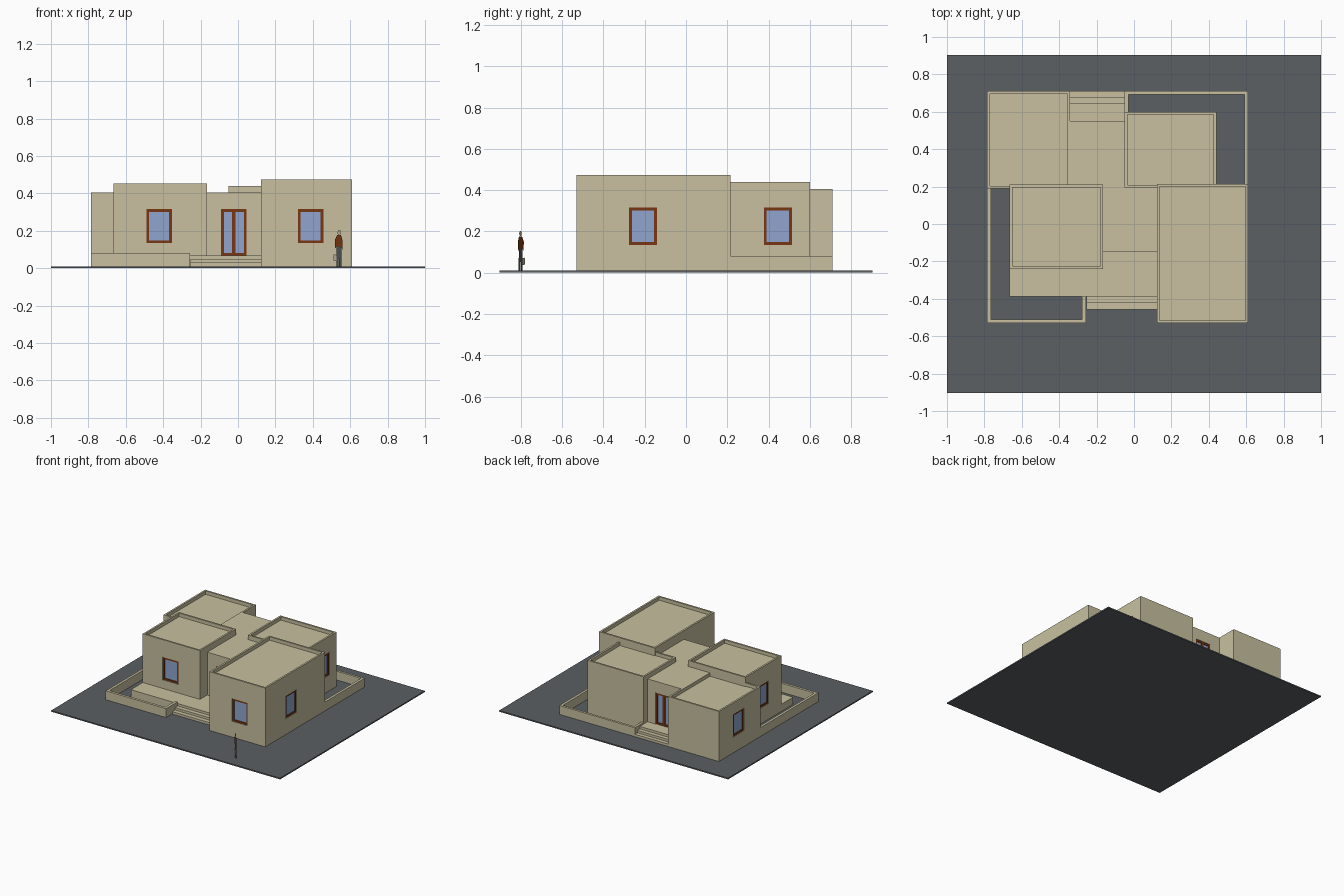
import bpy, bmesh, math
from mathutils import Matrix, Vector

if "Cube" in bpy.data.objects:
    bpy.data.objects.remove(bpy.data.objects["Cube"])


def material(name, rgb):
    m = bpy.data.materials.new(name)
    m.diffuse_color = (*rgb, 1)
    m.use_nodes = True
    m.node_tree.nodes["Principled BSDF"].inputs["Base Color"].default_value = m.diffuse_color
    return m


SAND = material("sand_plaster", (0.578, 0.527, 0.352))
PAVING = material("grey_paving", (0.105, 0.115, 0.122))
WOOD = material("brown_wood", (0.19, 0.038, 0.006))
GLASS = material("blue_glass", (0.283, 0.376, 0.62))
TROUSERS = material("slate_cloth", (0.07, 0.085, 0.095))
PALE = material("pale_beige", (0.50, 0.43, 0.32))

G = 0.01        # top of the ground slab
FLOOR = 0.067   # top of the terraces
RECESS = 0.016  # window depth in the wall


def add_object(name, bm, mat):
    bmesh.ops.recalc_face_normals(bm, faces=bm.faces)
    me = bpy.data.meshes.new(name)
    bm.to_mesh(me)
    bm.free()
    me.materials.append(mat)
    ob = bpy.data.objects.new(name, me)
    bpy.context.collection.objects.link(ob)
    return ob


def add_box(bm, x0, x1, y0, y1, z0, z1, mat=Matrix()):
    size = Matrix.Diagonal((x1 - x0, y1 - y0, z1 - z0, 1))
    mid = Matrix.Translation(((x0 + x1) / 2, (y0 + y1) / 2, (z0 + z1) / 2))
    return bmesh.ops.create_cube(bm, size=1, matrix=mat @ mid @ size)


def boxes(name, mat, *dims):
    bm = bmesh.new()
    for d in dims:
        add_box(bm, *d)
    return add_object(name, bm, mat)


def parapet_block(name, x0, x1, y0, y1, top, rim=0.02, drop=0.027):
    """Room block with a sunken flat roof inside a thin parapet."""
    bm = bmesh.new()
    add_box(bm, x0, x1, y0, y1, G, top)
    roof = max(bm.faces, key=lambda f: f.calc_center_median().z)
    bmesh.ops.inset_region(bm, faces=[roof], thickness=rim)
    sunk = bmesh.ops.extrude_discrete_faces(bm, faces=[roof])["faces"][0]
    bmesh.ops.translate(bm, verts=sunk.verts, vec=(0, 0, -drop))
    return add_object(name, bm, SAND)


def opening(name, wall, x, y, turn, z0, z1, width=0.136, door=False):
    """Recess in a wall with wooden frame and glass; turn 0 faces -y."""
    m = Matrix.Translation((x, y, 0)) @ Matrix.Rotation(math.radians(turn), 4, "Z")
    h, t = width / 2, 0.014
    bm = bmesh.new()
    add_box(bm, -h, h, -0.05, RECESS, z0, z1, m)
    cutter = add_object(name + "_cutter", bm, SAND)
    cutter.hide_render = True
    cutter.hide_viewport = True
    cut = wall.modifiers.new(name + "_cut", "BOOLEAN")
    cut.operation, cut.solver, cut.object = "DIFFERENCE", "EXACT", cutter

    bm = bmesh.new()
    front, back = 0.004, RECESS
    for sx in (-1, 1):
        a, b = sorted((sx * h, sx * (h - t)))
        add_box(bm, a, b, front, back, z0, z1, m)
    for a in (z0, z1 - t):
        add_box(bm, -h + t, h - t, front, back, a, a + t, m)
    if door:
        add_box(bm, -0.009, 0.009, front, back, z0 + t, z1 - t, m)
    add_object(name + "_frame", bm, WOOD)

    bm = bmesh.new()
    add_box(bm, -h + t, h - t, 0.010, back, z0 + t, z1 - t, m)
    add_object(name + "_glass", bm, GLASS)


# Ground slab
boxes("ground_slab", PAVING, (-1, 1, -0.903, 0.903, 0, G))

# Room blocks around the central hall
back_left = parapet_block("back_left_room", -0.785, -0.342, 0.19, 0.71, 0.405)
front_left = parapet_block("front_left_room", -0.665, -0.165, -0.24, 0.21, 0.452)
front_right = parapet_block("front_right_room", 0.122, 0.61, -0.53, 0.215, 0.474)
back_right = parapet_block("back_right_room", -0.05, 0.44, 0.195, 0.60, 0.44)
hall = boxes("central_hall", SAND, (-0.343, 0.13, -0.148, 0.55, G, 0.405))

# Terraces with two lower steps
s1, s2 = 0.029, 0.048
boxes("front_terrace", SAND,
      (-0.665, 0.122, -0.388, -0.14, G, FLOOR))
boxes("front_steps", SAND,
      (-0.255, 0.122, -0.422, -0.388, G, s2),
      (-0.255, 0.122, -0.456, -0.422, G, s1))
boxes("back_terrace", SAND, (-0.342, -0.05, 0.54, 0.647, G, FLOOR))
boxes("back_steps", SAND,
      (-0.342, -0.05, 0.647, 0.679, G, s2),
      (-0.342, -0.05, 0.679, 0.71, G, s1))

# Low garden walls
W = 0.08
boxes("front_garden_wall", SAND,
      (-0.785, -0.765, -0.51, 0.19, G, W),
      (-0.785, -0.257, -0.53, -0.51, G, W),
      (-0.278, -0.257, -0.51, -0.388, G, W))
boxes("back_garden_wall", SAND,
      (0.59, 0.61, 0.215, 0.692, G, W),
      (-0.05, 0.61, 0.692, 0.71, G, W),
      (-0.05, -0.03, 0.60, 0.692, G, W))

# Windows and double doors
Z0, Z1 = 0.135, 0.315
opening("front_left_window", front_left, -0.422, -0.24, 0, Z0, Z1)
opening("left_window", front_left, -0.665, -0.013, -90, Z0, Z1)
opening("front_right_window", front_right, 0.388, -0.53, 0, Z0, Z1)
opening("right_window", front_right, 0.61, -0.208, 90, Z0, Z1)
opening("back_right_window", back_right, 0.44, 0.445, 90, Z0, Z1)
opening("back_left_window", back_left, -0.785, 0.465, -90, Z0, Z1)
opening("front_door", hall, -0.022, -0.148, 0, FLOOR, Z1, door=True)
opening("back_door", hall, -0.188, 0.55, 180, FLOOR, Z1, door=True)


# Flat cut-out figure standing on a diagonal plane
def cutout(name, mat, *outlines):
    along = Vector((0.82, -0.57, 0))
    bm = bmesh.new()
    for pts in outlines:
        bm.faces.new([bm.verts.new(Vector((0.538, -0.8, z)) + along * u)
                      for u, z in pts])
    add_object(name, bm, mat)


cutout("figure_legs", TROUSERS,
       [(-0.014, G), (-0.002, G), (0.002, 0.07), (0.004, G), (0.019, G),
        (0.017, 0.115), (-0.014, 0.115)])
cutout("figure_jacket", WOOD,
       [(-0.014, 0.115), (0.017, 0.115), (0.024, 0.10), (0.025, 0.15),
        (0.016, 0.176), (-0.010, 0.176), (-0.025, 0.15), (-0.024, 0.105)])
cutout("figure_head", PALE,
       [(0.003 + 0.011 * math.cos(a * math.pi / 4),
         0.19 + 0.014 * math.sin(a * math.pi / 4)) for a in range(8)])
cutout("figure_bag", PALE,
       [(-0.034, 0.04), (-0.014, 0.036), (-0.014, 0.07), (-0.033, 0.074)])
